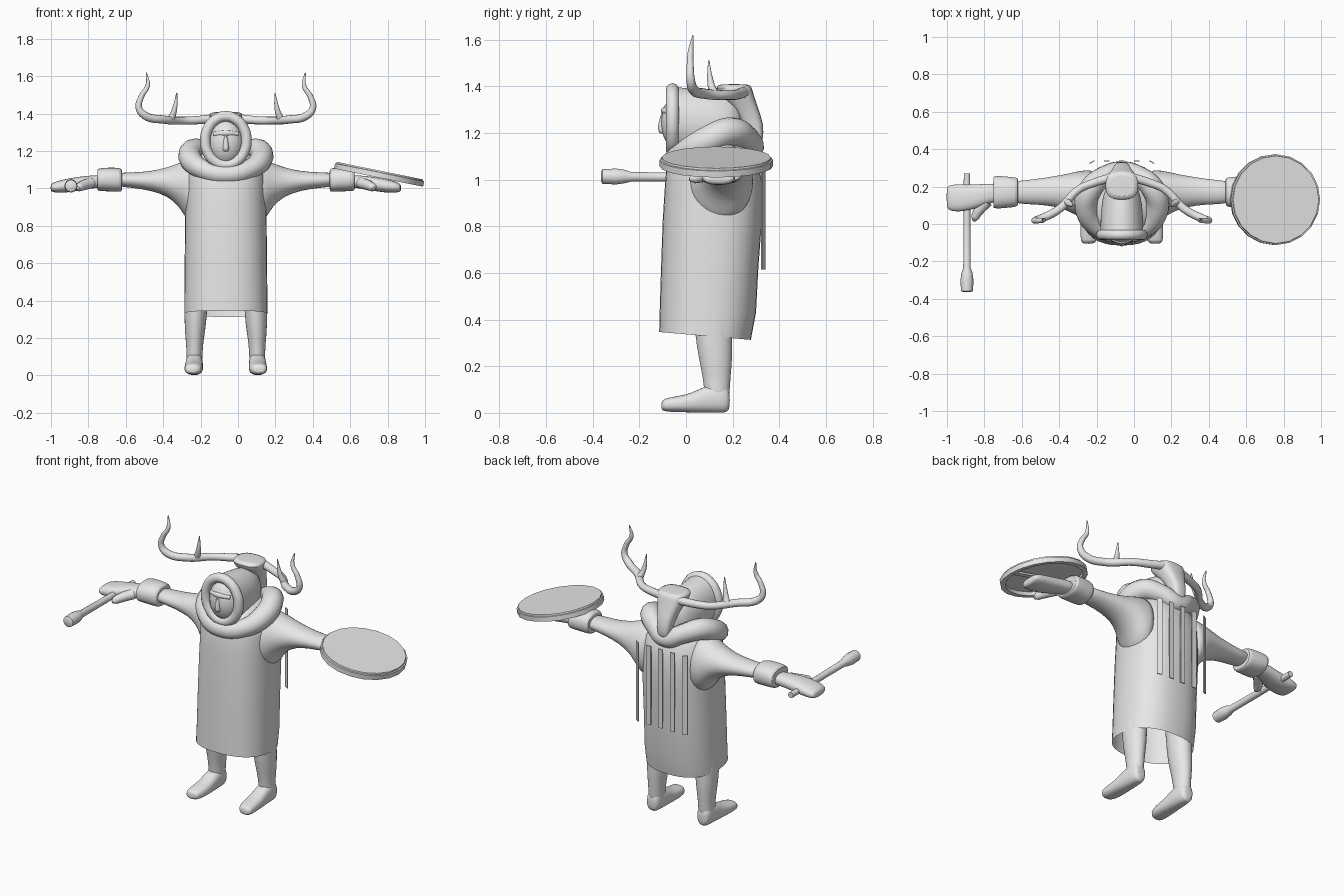
import bpy, bmesh, math
from mathutils import Vector

CX = -0.065  # body symmetry plane
grey = bpy.data.materials.new("plain grey")
grey.diffuse_color = (0.8, 0.8, 0.8, 1)


def finish(name, bm, subsurf=0):
    bmesh.ops.recalc_face_normals(bm, faces=bm.faces)
    me = bpy.data.meshes.new(name)
    bm.to_mesh(me)
    bm.free()
    me.materials.append(grey)
    ob = bpy.data.objects.new(name, me)
    bpy.context.collection.objects.link(ob)
    if subsurf:
        ob.modifiers.new("smooth", "SUBSURF").levels = subsurf
        ob.modifiers["smooth"].render_levels = subsurf
    return ob


def loft(name, axis, rings, n=20, power=2.0, side=1, ox=CX, caps=(True, True), subsurf=0, hem=0):
    """Rings are (position on axis, a min, a max, b min, b max)."""
    bm = bmesh.new()
    loops = []
    for i, (t, a0, a1, b0, b1) in enumerate(rings):
        loop = []
        for k in range(n):
            ang = 2 * math.pi * k / n
            c, s = math.cos(ang), math.sin(ang)
            a = (a0 + a1) / 2 + (a1 - a0) / 2 * math.copysign(abs(c) ** (2 / power), c)
            b = (b0 + b1) / 2 + (b1 - b0) / 2 * math.copysign(abs(s) ** (2 / power), s)
            x, y, z = {"x": (t, a, b), "y": (a, t, b), "z": (a, b, t)}[axis]
            if i == 0:
                z -= hem * (y - 0.08)
            loop.append(bm.verts.new((ox + side * x, y, z)))
        loops.append(loop)
    for p, q in zip(loops, loops[1:]):
        for k in range(n):
            bm.faces.new((p[k], p[(k + 1) % n], q[(k + 1) % n], q[k]))
    for end, use in zip((0, -1), caps):
        if use:
            bm.faces.new(loops[end])
    return finish(name, bm, subsurf)


def tube(name, pts, side=1, closed=False):
    """Smooth tube through (x, y, z, radius) points."""
    cu = bpy.data.curves.new(name, "CURVE")
    cu.dimensions = "3D"
    cu.bevel_depth = 1.0
    cu.bevel_resolution = 4
    cu.resolution_u = 8
    cu.use_fill_caps = True
    sp = cu.splines.new("BEZIER")
    sp.bezier_points.add(len(pts) - 1)
    sp.use_cyclic_u = closed
    for bp, (x, y, z, r) in zip(sp.bezier_points, pts):
        bp.co = (CX + side * x, y, z)
        bp.radius = r
        bp.handle_left_type = bp.handle_right_type = "AUTO"
    cu.materials.append(grey)
    ob = bpy.data.objects.new(name, cu)
    bpy.context.collection.objects.link(ob)
    bpy.ops.object.select_all(action="DESELECT")
    ob.select_set(True)
    bpy.context.view_layer.objects.active = ob
    bpy.ops.object.convert(target="MESH")
    return ob


def ball(name, loc, scale):
    bm = bmesh.new()
    bmesh.ops.create_uvsphere(bm, u_segments=24, v_segments=16, radius=1)
    for v in bm.verts:
        v.co = Vector((v.co.x * scale[0], v.co.y * scale[1], v.co.z * scale[2])) + Vector(loc)
    return finish(name, bm)


def box(name, loc, size, rot=(0, 0, 0)):
    bm = bmesh.new()
    bmesh.ops.create_cube(bm, size=1)
    for v in bm.verts:
        v.co = Vector((v.co.x * size[0], v.co.y * size[1], v.co.z * size[2]))
    ob = finish(name, bm)
    ob.location, ob.rotation_euler = loc, rot
    return ob


# Robe, open at the slanted hem
loft("robe", "z", [
    (0.33, -.222, .222, -.115, .278), (0.43, -.222, .222, -.113, .30),
    (0.62, -.220, .220, -.107, .31), (0.82, -.218, .218, -.10, .325),
    (0.95, -.215, .215, -.092, .327), (1.04, -.213, .213, -.085, .318),
    (1.10, -.205, .205, -.07, .30), (1.16, -.165, .165, -.04, .27),
    (1.20, -.10, .10, 0, .23)], n=36, power=2.4, caps=(False, True), hem=.085)

# Limbs on both sides
for s, tag in ((1, "left"), (-1, "right")):
    loft(tag + "_sleeve", "x", [
        (.13, .0, .29, .80, 1.17), (.19, .01, .29, .82, 1.16), (.222, .03, .285, .85, 1.15),
        (.25, .05, .28, .902, 1.137), (.31, .08, .265, .957, 1.113), (.40, .10, .25, .988, 1.092),
        (.50, .105, .235, 1.003, 1.085), (.60, .11, .23, 1.01, 1.085)], side=s, subsurf=1)
    loft(tag + "_cuff", "x", [
        (.555, .12, .23, 1.01, 1.085), (.555, .10, .245, .985, 1.10), (.565, .09, .25, .98, 1.11),
        (.62, .085, .255, .983, 1.113), (.68, .08, .26, .985, 1.108), (.69, .09, .25, .99, 1.10),
        (.685, .12, .225, 1.01, 1.08)], side=s, power=2.3, subsurf=1)
    loft(tag + "_hand", "x", [
        (.64, .12, .22, 1.005, 1.07), (.72, .11, .215, 1.0, 1.07), (.78, .08, .212, .988, 1.063),
        (.85, .066, .212, .977, 1.052), (.90, .066, .212, .976, 1.04), (.93, .075, .205, .98, 1.028),
        (.937, .10, .19, .99, 1.015)], side=s, power=2.4, subsurf=1)
    tube(tag + "_thumb", [(.72, .12, 1.03, .03), (.765, .07, 1.015, .027),
                          (.785, .035, 1.005, .022), (.79, .015, 1.0, .008)], side=s)
    loft(tag + "_leg", "z", [
        (.05, .125, .215, .08, .185), (.10, .125, .21, .078, .188), (.16, .122, .212, .07, .192),
        (.24, .11, .22, .053, .20), (.32, .10, .222, .04, .198), (.45, .095, .222, .03, .20),
        (.60, .09, .22, .02, .20)], side=s, subsurf=1)
    loft(tag + "_foot", "y", [
        (-.106, .155, .205, .015, .045), (-.095, .135, .22, .006, .062), (-.05, .122, .222, .003, .07),
        (.02, .122, .22, .002, .082), (.08, .122, .216, .0, .115), (.14, .124, .214, .0, .13),
        (.175, .13, .208, .0, .12), (.188, .145, .195, .02, .09)], side=s, power=2.4, subsurf=1)
    # Antler with one tine
    tube(tag + "_antler", [
        (.05, .25, 1.375, .024), (.15, .22, 1.365, .022), (.23, .185, 1.362, .021),
        (.335, .08, 1.368, .022), (.43, .03, 1.388, .022), (.465, .02, 1.43, .018),
        (.452, .018, 1.49, .015), (.418, .02, 1.55, .012), (.425, .03, 1.618, .003)], side=s)
    tube(tag + "_tine", [(.295, .12, 1.365, .02), (.275, .105, 1.42, .014),
                         (.262, .097, 1.51, .003)], side=s)

# Draped collar
half = [(.12, -.02, 1.10, .053), (.19, .08, 1.16, .062), (.165, .19, 1.205, .062), (.09, .255, 1.18, .055)]
tube("collar", [(0, -.05, 1.075, .052)] + half + [(0, .285, 1.14, .05)]
     + [(-x, y, z, r) for x, y, z, r in reversed(half)], closed=True)

# Hood with a thick oval rim
loft("hood", "y", [
    (-.055, -.115, .115, 1.11, 1.40), (.0, -.115, .115, 1.10, 1.392), (.07, -.112, .112, 1.09, 1.385),
    (.13, -.105, .105, 1.09, 1.375), (.19, -.09, .09, 1.10, 1.36), (.24, -.06, .06, 1.14, 1.32)],
    n=28, caps=(False, True), subsurf=1)
tube("hood_rim", [(.11 * math.cos(a), -.058, 1.255 + .13 * math.sin(a), .028)
                  for a in [i * math.pi / 6 for i in range(12)]], closed=True)

# Face
ball("face", (CX, -.025, 1.245), (.094, .082, .122))
loft("nose", "z", [(1.195, -.014, .014, -.112, -.08), (1.21, -.02, .02, -.123, -.08),
                   (1.24, -.015, .015, -.12, -.08), (1.30, -.012, .012, -.105, -.07)], n=10, subsurf=1)
tube("brow", [(-.065, -.072, 1.29, .012), (0, -.092, 1.295, .016), (.065, -.072, 1.29, .012)])

# Animal head hanging down behind the hood
loft("animal_head", "z", [
    (1.158, -.022, .022, .29, .322), (1.17, -.038, .038, .27, .33), (1.235, -.044, .044, .245, .335),
    (1.31, -.06, .06, .20, .308), (1.36, -.085, .085, .14, .292), (1.395, -.09, .09, .125, .282),
    (1.41, -.082, .082, .14, .272)], power=2.8, subsurf=1)

# Ribbons down the back
for i in range(5):
    x = (i - 2) * .08
    box("ribbon", (CX + x, .337 - (.006 if abs(i - 2) == 2 else 0), .855), (.03, .006, .48),
        (0, 0, -math.copysign(.5, x) if abs(i - 2) == 2 else 0))

# Mallet
loft("mallet", "y", [
    (-.364, -.02, .02, .993, 1.033), (-.358, -.032, .032, .981, 1.045), (-.30, -.035, .035, .978, 1.048),
    (-.26, -.029, .029, .984, 1.042), (-.235, -.02, .02, .991, 1.033), (.0, -.019, .019, .991, 1.029),
    (.27, -.017, .017, .993, 1.027)], n=14, ox=-.893)

# Hand drum, hollow underneath, with a grip bar
drum = loft("drum", "z", [(z, -r, r, -r, r) for z, r in (
    (.004, .215), (-.018, .215), (-.018, .243), (.01, .243), (.012, .236), (.02, .234))], n=20, ox=0)
bar = box("drum_grip", (.748, .13, 1.066), (.43, .03, .012))
drum.location = (.755, .13, 1.075)
for ob in (drum, bar):
    ob.rotation_euler = (0, math.radians(11.5), 0)

# Smooth shading with sharp edges kept
bpy.ops.object.select_all(action="SELECT")
bpy.ops.object.shade_smooth_by_angle(angle=math.radians(40))
